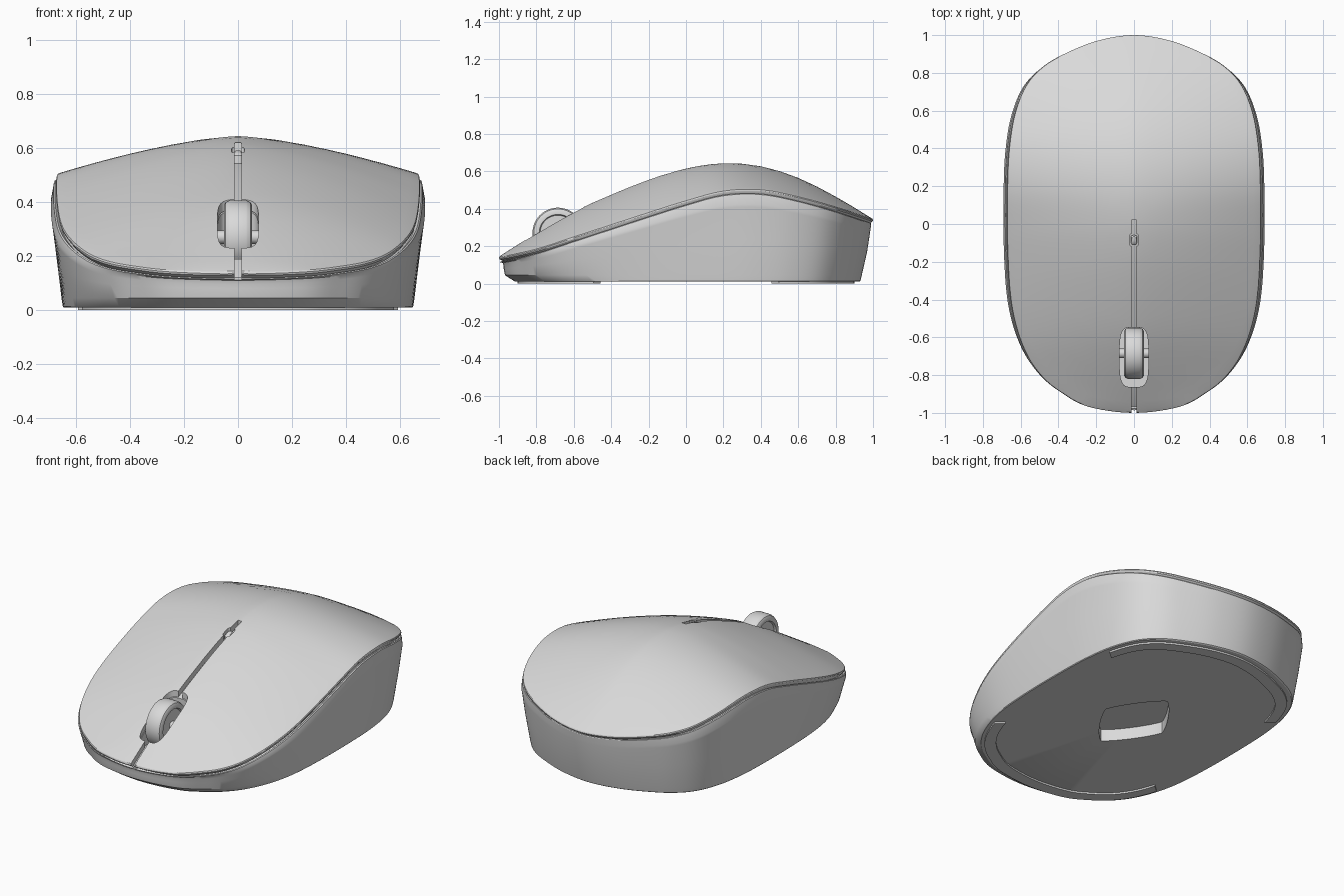
import bpy, bmesh, math
from mathutils import Vector

if "Cube" in bpy.data.objects:
    bpy.data.objects.remove(bpy.data.objects["Cube"])

grey = bpy.data.materials.new("grey plastic")
grey.use_nodes = True
grey.diffuse_color = (0.7, 0.7, 0.7, 1)
grey.node_tree.nodes["Principled BSDF"].inputs["Base Color"].default_value = (0.7, 0.7, 0.7, 1)


def loft(name, rings):
    """Closed skin through rings of equal point count, capped at both ends."""
    bm = bmesh.new()
    loops = [[bm.verts.new(p) for p in ring] for ring in rings]
    n = len(loops[0])
    for a, b in zip(loops, loops[1:]):
        for i in range(n):
            j = (i + 1) % n
            bm.faces.new((a[i], a[j], b[j], b[i]))
    for end in (loops[0], loops[-1]):
        bm.faces.new(end)
    bmesh.ops.recalc_face_normals(bm, faces=bm.faces)
    mesh = bpy.data.meshes.new(name)
    bm.to_mesh(mesh)
    bm.free()
    mesh.materials.append(grey)
    ob = bpy.data.objects.new(name, mesh)
    bpy.context.collection.objects.link(ob)
    return ob


def activate(ob):
    bpy.ops.object.select_all(action='DESELECT')
    ob.select_set(True)
    bpy.context.view_layer.objects.active = ob


def smooth(ob, degrees=30):
    activate(ob)
    bpy.ops.object.shade_smooth_by_angle(angle=math.radians(degrees))


def cut(ob, cutter):
    activate(ob)
    mod = ob.modifiers.new("cut", 'BOOLEAN')
    mod.operation, mod.solver, mod.object = 'DIFFERENCE', 'EXACT', cutter
    bpy.ops.object.modifier_apply(modifier=mod.name)


def catmull(a, b, c, d, t):
    return 0.5 * (2 * b + (c - a) * t + (2 * a - 5 * b + 4 * c - d) * t * t
                  + (3 * b - a - 3 * c + d) * t ** 3)


def prism(name, outline, low, high):
    return loft(name, [[(x, y, z) for x, y in outline] for z in (low, high)])


def rounded(cx, cy, hx, hy, power=4, n=48):
    """Superellipse outline."""
    pts = []
    for i in range(n):
        c, s = math.cos(math.tau * i / n), math.sin(math.tau * i / n)
        k = (abs(c) ** power + abs(s) ** power) ** (-1 / power)
        pts.append((cx + hx * c * k, cy + hy * s * k))
    return pts


# Plan outline, one half from front to rear
plan = [Vector(p) for p in (
    (0, -1), (.25, -.967), (.4, -.89), (.5, -.81), (.58, -.7), (.64, -.55),
    (.675, -.37), (.69, -.1), (.69, .2), (.68, .4), (.65, .58), (.59, .73),
    (.5, .83), (.38, .9), (.2, .97), (0, 1))]
flip = lambda v: Vector((-v.x, v.y))
ext = [flip(plan[1])] + plan + [flip(plan[-2])]
half = [catmull(*ext[i:i + 4], k / 6) for i in range(len(plan) - 1) for k in range(6)]
half.append(plan[-1])
outline = half + [flip(v) for v in half[-2:0:-1]]


def width(y):
    for a, b in zip(half, half[1:]):
        if a.y <= y <= b.y:
            return a.x + (b.x - a.x) * (y - a.y) / max(b.y - a.y, 1e-6)
    return 0


def curve(heights):
    """Smooth height over y, sampled at even steps from -1 to 1."""
    h = [2 * heights[0] - heights[1]] + heights + [2 * heights[-1] - heights[-2]]

    def at(y):
        f = min(max((y + 1) * (len(heights) - 1) / 2, 0), len(heights) - 1.0001)
        i = int(f)
        return catmull(*h[i:i + 4], f - i)
    return at


rim = curve([.14, .185, .25, .315, .38, .443, .495, .502, .465, .41, .345])
spine = curve([.145, .27, .385, .475, .555, .615, .643, .627, .565, .465, .345])


def top(x, y):
    u = min(abs(x) / max(width(y), .02), 1)
    return rim(y) + (spine(y) - rim(y)) * (1 - u ** 1.5)


def dome(s, drop, sx=.972):
    return [(v.x * s * sx, v.y * s, top(v.x * s, v.y * s) - drop) for v in outline]


def wall(sx, front, rear, height):
    return [(v.x * sx, v.y * (front if v.y < 0 else rear), height(v.y)) for v in outline]


# Top shell: domed sheet with an edge and an underside
steps = [.01, .06, .13, .2, .3, .4, .5, .6, .7, .8, .88, .94, .98]
shell = loft("top_shell", [dome(s, 0) for s in steps] + [dome(.997, .001), dome(1, .006), dome(.998, .014)]
             + [dome(s, .036) for s in reversed(steps)])

# Lower body: hidden cap, lip, side wall, base with a diamond-shaped sensor recess
BASE = .01


def diamond(scale, z):
    ring = []
    for v in outline:
        d = v.normalized()
        r = scale / (abs(d.x / .2) ** 1.2 + abs(d.y / .28) ** 1.2) ** (1 / 1.2)
        ring.append((d.x * r, d.y * r, z))
    return ring


lip = lambda y: .86 * rim(y) - .01
body = loft("lower_body", [dome(s, .042) for s in steps[:-1]] + [
    wall(.962, .98, .98, lambda y: rim(y) - .03),
    wall(.978, .992, .988, lambda y: rim(y) - .022),
    wall(.986, .994, .99, lambda y: rim(y) - .026),
    wall(1, .98, .986, lip),
    wall(.997, .975, .984, lambda y: lip(y) - .015),
    wall(.972, .975, .968, lambda y: .5 * lip(y) + .025),
    wall(.943, .968, .94, lambda y: .045),
    wall(.936, .92, .932, lambda y: BASE + .004),
    wall(.93, .913, .926, lambda y: BASE),
    diamond(1, BASE), diamond(1, .08), diamond(.05, .08)])

# Wheel slot, centre groove and indicator opening
slot = prism("slot_cutter", rounded(0, -.705, .076, .158), .15, .8)
groove = prism("groove_cutter", [(-.013, -1.1), (.013, -1.1), (.013, .02), (-.013, .02)], -.1, 1)
opening = prism("opening_cutter", rounded(0, -.085, .024, .034), .3, 1)
notch = prism("notch_cutter", [(-.013, -1.1), (.013, -1.1), (.013, -.965), (-.013, -.965)], .112, .5)
for cutter in (slot, groove, opening):
    cut(shell, cutter)
for cutter in (slot, notch):
    cut(body, cutter)
for cutter in (slot, groove, opening, notch):
    bpy.data.objects.remove(cutter)
smooth(shell)
smooth(body)


# Scroll wheel and axle, turned about the x axis
def turned(name, profile, y, z, n=48):
    ob = loft(name, [[(x, y + r * math.cos(math.tau * i / n), z + r * math.sin(math.tau * i / n))
                      for i in range(n)] for x, r in profile])
    smooth(ob)


side = [(-.04, .02), (-.04, .095), (-.052, .1), (-.052, .118), (-.046, .129), (-.036, .134), (-.03, .136)]
turned("scroll_wheel", side + [(-x, r) for x, r in reversed(side)], -.685, .27)
turned("wheel_axle", [(-.085, .025), (.085, .025)], -.685, .27, 24)

# Indicator lens in its opening
lens_z = spine(-.085)
lens = loft("indicator_lens", [[(x, y, top(x, y) - d) for x, y in rounded(0, -.085, a, a * 1.5)]
                               for a, d in ((.017, .05), (.017, .014), (.012, .008), (.003, .006))])
smooth(lens)

# Glide pads along the front and rear of the base
for name, sign in (("front_glide_pad", -1), ("rear_glide_pad", 1)):
    arc = sorted((v for v in outline if v.y * sign > .54), key=lambda v: v.x)
    smooth(loft(name, [[(v.x * s, v.y * s, z) for s, z in ((.9, 0), (.9, .012), (.83, .012), (.83, 0))]
                       for v in arc]))
